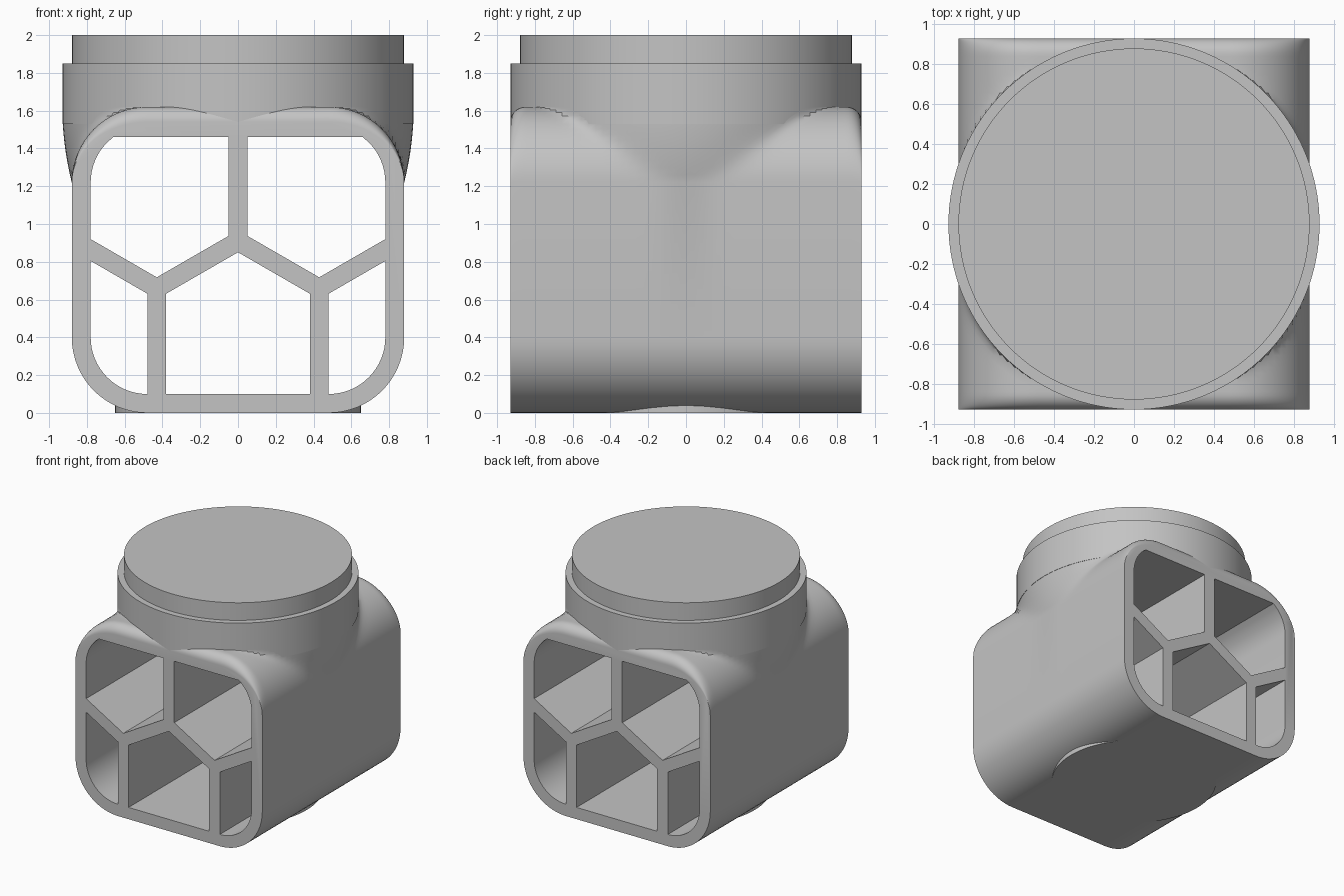
import bpy, bmesh
from math import sin, cos, pi, sqrt, atan2, hypot, radians
from mathutils import Matrix

cube = bpy.data.objects.get("Cube")
if cube:
    bpy.data.objects.remove(cube)

grey = bpy.data.materials.new("light_grey")
grey.use_nodes = True
COLOR = (0.55, 0.55, 0.55, 1)
grey.diffuse_color = COLOR
grey.node_tree.nodes["Principled BSDF"].inputs["Base Color"].default_value = COLOR

HALF = 0.93              # half length and collar radius
CX, LOW, HIGH = 0.48, 0.40, 1.22   # centres of the corner arcs


def make_object(name, bm):
    bmesh.ops.recalc_face_normals(bm, faces=bm.faces)
    mesh = bpy.data.meshes.new(name)
    bm.to_mesh(mesh)
    bm.free()
    mesh.materials.append(grey)
    obj = bpy.data.objects.new(name, mesh)
    bpy.context.collection.objects.link(obj)
    return obj


def activate(obj):
    bpy.ops.object.select_all(action='DESELECT')
    obj.select_set(True)
    bpy.context.view_layer.objects.active = obj


def smooth(obj):
    activate(obj)
    bpy.ops.object.shade_smooth_by_angle(angle=radians(30))


def subtract(obj, cutter):
    activate(obj)
    mod = obj.modifiers.new("cut", 'BOOLEAN')
    mod.operation = 'DIFFERENCE'
    mod.solver = 'EXACT'
    mod.object = cutter
    bpy.ops.object.modifier_apply(modifier=mod.name)
    bpy.data.objects.remove(cutter)


def loft(name, sections):
    """Skin a list of equal-length loops and cap both ends."""
    bm = bmesh.new()
    loops = [[bm.verts.new(p) for p in s] for s in sections]
    n = len(loops[0])
    for a, b in zip(loops, loops[1:]):
        for i in range(n):
            j = (i + 1) % n
            bm.faces.new((a[i], a[j], b[j], b[i]))
    bm.faces.new(loops[0])
    bm.faces.new(loops[-1])
    return make_object(name, bm)


def half_profile(r, steps):
    """Right half of the rounded section, from bottom to top."""
    pts = []
    for cz, start in ((LOW, -pi / 2), (HIGH, 0)):
        for i in range(steps + 1):
            a = start + pi / 2 * i / steps
            pts.append((CX + r * cos(a), cz + r * sin(a)))
    return pts


def mirrored(pts, y):
    return [(x, y, z) for x, z in pts] + [(-x, y, z) for x, z in reversed(pts)]


def disc(name, radius, z0, z1):
    bm = bmesh.new()
    bmesh.ops.create_cone(bm, cap_ends=True, segments=128, radius1=radius,
                          radius2=radius, depth=z1 - z0,
                          matrix=Matrix.Translation((0, 0, (z0 + z1) / 2)))
    obj = make_object(name, bm)
    smooth(obj)
    return obj


def bar(p, q, width=0.1):
    """Long divider slab between two points of the section."""
    dx, dz = q[0] - p[0], q[1] - p[1]
    bm = bmesh.new()
    m = (Matrix.Translation(((p[0] + q[0]) / 2, 0, (p[1] + q[1]) / 2))
         @ Matrix.Rotation(-atan2(dz, dx), 4, 'Y')
         @ Matrix.Diagonal((hypot(dx, dz), 3, width, 1)))
    bmesh.ops.create_cube(bm, size=1, matrix=m)
    return make_object("divider_cutter", bm)


def body_section(y):
    """Rounded section whose shoulders swell out to meet the round collar."""
    edge = max(0, (abs(y) - 0.85) / 0.08)
    drop = 0.08 * (1 - sqrt(max(0, 1 - edge * edge)))
    pts = []
    for x, z in half_profile(0.4, 16):
        t = max(0, (z - HIGH) / 0.4)
        if t > 0:
            radius = 0.88 + 0.05 * (1 - (1 - t) ** 2)
            flare = sqrt(max(0, radius ** 2 - y * y))
            k = 0.15 * t
            h = max(0, k - abs(x - flare)) / k
            x = max(x, flare) + h * h * k / 4 * (1 - t)
        pts.append((x, z - drop * t))
    return mirrored(pts, y)


# Main body
body = loft("body", [body_section(HALF * sin(pi * (i / 64 - 0.5)))
                     for i in range(65)])

# Through cavity with a flat ceiling, split into honeycomb cells
inner = [(x, z) for x, z in half_profile(0.3, 16) if z < 1.45]
inner.append((CX + sqrt(0.3 ** 2 - 0.24 ** 2), 1.46))
cells = loft("cell_cutter", [mirrored(inner, y) for y in (-1.2, 1.2)])
top, side = (0, 0.908), (0.43, 0.66)
subtract(cells, bar(top, (0, 1.7)))
for s in (-1, 1):
    knee = (s * side[0], side[1])
    for p, q in ((top, knee), (knee, (knee[0], -0.2)), (knee, (s * 0.946, top[1] + 0.05))):
        subtract(cells, bar(p, q))
subtract(body, cells)
smooth(body)

# Round parts
disc("collar", HALF, 1.53, 1.85)
disc("lid", 0.88, 1.84, 2.0)
disc("base_pad", 0.65, 0.0, 0.06)
